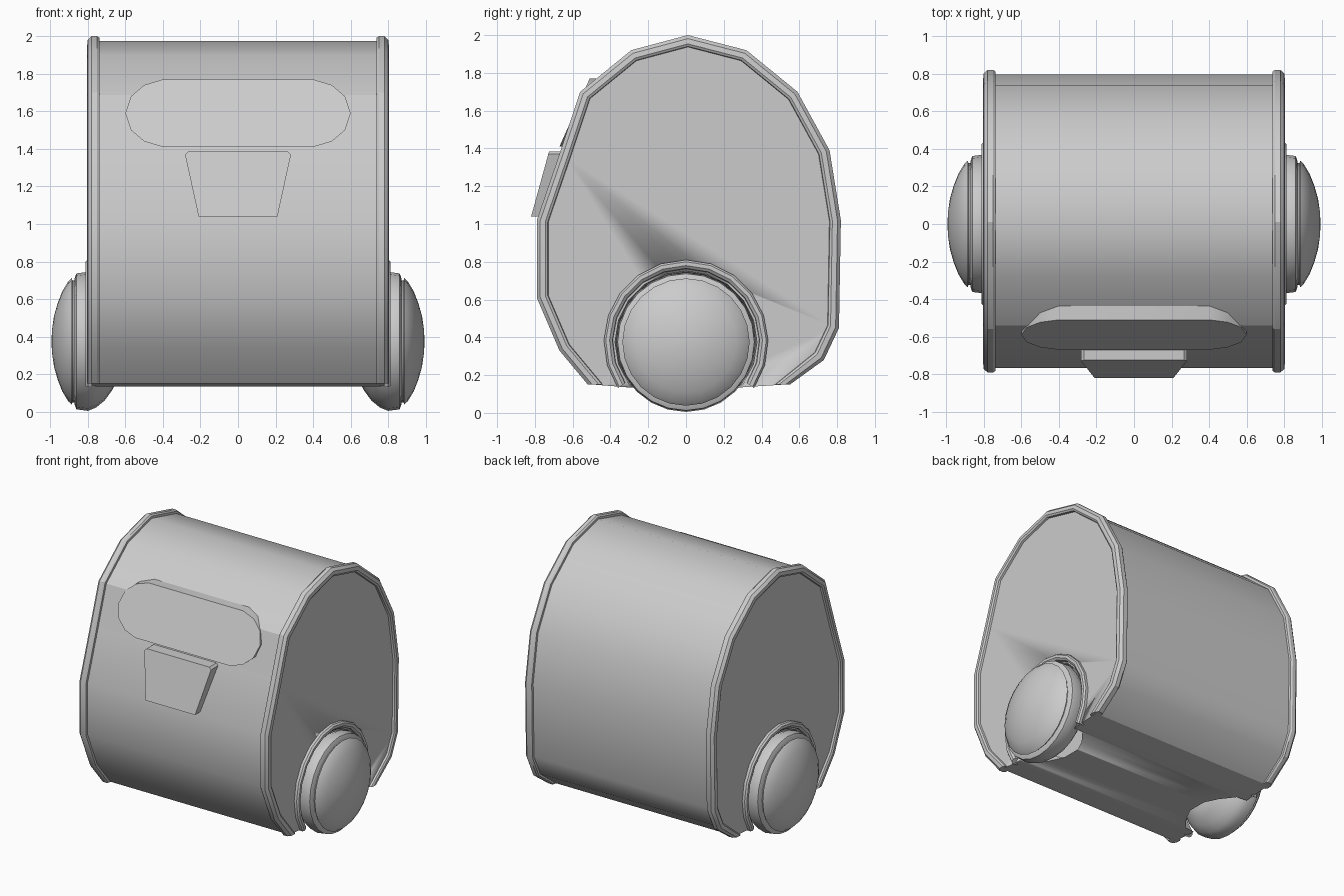
import bpy, bmesh, math
from mathutils import Vector

if "Cube" in bpy.data.objects:
    bpy.data.objects.remove(bpy.data.objects["Cube"])


def finish(name, bm, angle=30):
    bmesh.ops.recalc_face_normals(bm, faces=bm.faces)
    me = bpy.data.meshes.new(name)
    bm.to_mesh(me)
    bm.free()
    ob = bpy.data.objects.new(name, me)
    bpy.context.collection.objects.link(ob)
    bpy.ops.object.select_all(action='DESELECT')
    ob.select_set(True)
    bpy.context.view_layer.objects.active = ob
    bpy.ops.object.shade_smooth_by_angle(angle=math.radians(angle))
    return ob


def loft(name, loops, closed=True, caps=True, ends=False, angle=30):
    """Skin a row of equal-length point loops."""
    bm = bmesh.new()
    rows = [[bm.verts.new(p) for p in lp] for lp in loops]
    n = len(rows[0])
    for a, b in zip(rows, rows[1:]):
        for i in range(n if closed else n - 1):
            j = (i + 1) % n
            bm.faces.new((a[i], a[j], b[j], b[i]))
    if caps:
        bm.faces.new(rows[0])
        bm.faces.new(rows[-1])
    if ends:
        bm.faces.new([r[0] for r in rows])
        bm.faces.new([r[-1] for r in rows])
    return finish(name, bm, angle)


def inset(pts, d):
    """Move an open side outline inward; the two end points slide level."""
    out = []
    for i, p in enumerate(pts):
        p = Vector(p)
        if i in (0, len(pts) - 1):
            out.append(p + Vector((-d * 1.3 * math.copysign(1, p.x), 0)))
            continue
        e1 = (p - Vector(pts[i - 1])).normalized()
        e2 = (Vector(pts[i + 1]) - p).normalized()
        n1, n2 = Vector((e1.y, -e1.x)), Vector((e2.y, -e2.x))
        m = (n1 + n2).normalized()
        out.append(p + m * d / m.dot(n1))
    return out


AXLE = 0.375


def rings(profile, side, a0, a1, count):
    """Loops of a profile (x, radius) turned about the axle."""
    return [[(side * x, r * math.cos(a0 + (a1 - a0) * i / count),
              AXLE + r * math.sin(a0 + (a1 - a0) * i / count))
             for i in range(count + (a1 - a0 < 6.2))] for x, r in profile]


# Side outline (y, z), from front foot over the top to the rear foot
outline = [(-0.52, 0.15), (-0.67, 0.33), (-0.79, 0.61), (-0.79, 1.02),
           (-0.67, 1.37), (-0.56, 1.70), (-0.29, 1.92), (0.01, 2.0),
           (0.32, 1.92), (0.59, 1.70), (0.76, 1.39), (0.82, 1.02),
           (0.81, 0.45), (0.73, 0.28), (0.55, 0.15)]

# Main shell
shell = inset(outline, 0.024) + [Vector((0.29, 0.135)), Vector((-0.31, 0.135))]
body = loft("body_shell", [[(x, p.x, p.y) for p in shell] for x in (-0.78, 0.78)])

# Wheel wells cut from the shell
for s in (-1, 1):
    well = loft("well_cutter", rings([(0.57, 0.25), (0.70, 0.37), (0.90, 0.385)],
                                     s, 0, 2 * math.pi, 20))
    well.hide_render = True
    mod = body.modifiers.new("well", 'BOOLEAN')
    mod.operation, mod.object, mod.solver = 'DIFFERENCE', well, 'EXACT'
    bpy.context.view_layer.objects.active = body
    bpy.ops.object.modifier_apply(modifier=mod.name)
    bpy.data.objects.remove(well)

rim_section = [(0.735, 0.035), (0.738, 0.008), (0.75, 0), (0.78, 0),
               (0.80, 0.018), (0.803, 0.045), (0.795, 0.058), (0.775, 0.062)]
wheel_section = [(0.64, 0.20), (0.67, 0.26), (0.71, 0.315), (0.755, 0.352),
                 (0.80, 0.37), (0.86, 0.362), (0.868, 0.345), (0.872, 0.325),
                 (0.882, 0.325), (0.885, 0.337), (0.905, 0.318), (0.935, 0.268),
                 (0.96, 0.205), (0.98, 0.135), (0.99, 0.065), (0.993, 0.015)]
arch_section = [(0.76, 0.435), (0.80, 0.435), (0.812, 0.425), (0.812, 0.405),
                (0.80, 0.39), (0.74, 0.383)]

for s, label in ((-1, "left"), (1, "right")):
    # Raised rim around the side panel
    loft("rim_" + label, [[(s * x, p.x, p.y) for p in inset(outline, d)]
                          for x, d in rim_section],
         closed=False, caps=False, ends=True, angle=25)
    # Wheel with domed cap
    loft("wheel_" + label, rings(wheel_section, s, 0, 2 * math.pi, 24), angle=35)
    # Wheel arch, open at the bottom
    loft("wheel_arch_" + label,
         rings(arch_section, s, math.radians(-34), math.radians(214), 14),
         closed=False, caps=False, ends=True)


def plate(name, half, front, back):
    """Front plate: half outline (x, z) mirrored; front/back give y from z."""
    pts = half + [(-x, z) for x, z in reversed(half)]
    return loft(name, [[(x, f(z), z) for x, z in pts] for f in (front, back)])


# Visor panel
plate("visor", [(0.40, 1.77), (0.50, 1.74), (0.57, 1.68), (0.60, 1.59),
                (0.57, 1.50), (0.50, 1.44), (0.40, 1.41)],
      lambda z: -0.51 - (1.77 - z) * 0.444,
      lambda z: -0.43 - (1.77 - z) * 0.444)

# Tapered panel below the visor
plate("front_panel", [(0.265, 1.385), (0.282, 1.37), (0.21, 1.04)],
      lambda z: -0.725 - (1.385 - z) * 0.275,
      lambda z: -0.63 - (1.385 - z) * 0.32)
